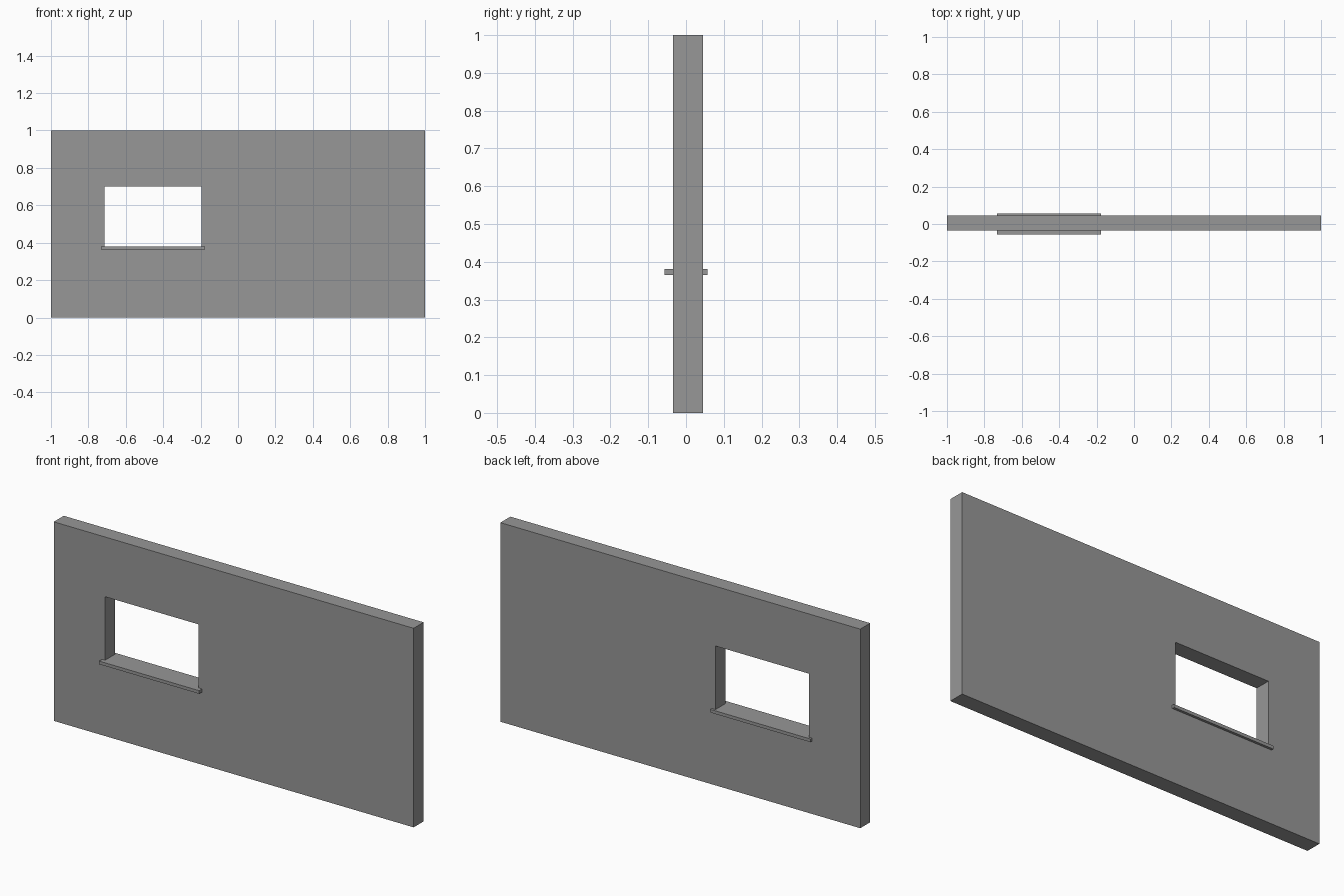
import bpy
import bmesh

cube = bpy.data.objects.get("Cube")
if cube:
    bpy.data.objects.remove(cube, do_unlink=True)

grey = bpy.data.materials.new("plain grey")
grey.use_nodes = True
colour = (0.31, 0.31, 0.31, 1)
grey.diffuse_color = colour
grey.node_tree.nodes["Principled BSDF"].inputs["Base Color"].default_value = colour


def add_object(name, bm):
    mesh = bpy.data.meshes.new(name)
    bmesh.ops.recalc_face_normals(bm, faces=bm.faces)
    bm.to_mesh(mesh)
    bm.free()
    mesh.materials.append(grey)
    obj = bpy.data.objects.new(name, mesh)
    bpy.context.collection.objects.link(obj)
    return obj


def rectangle(x0, x1, z0, z1):
    return [(x0, z0), (x1, z0), (x1, z1), (x0, z1)]


def extruded(name, outer, y0, y1, hole=None):
    """Extrude a rectangle along y, optionally around a rectangular hole."""
    bm = bmesh.new()
    rings = [[bm.verts.new((x, y0, z)) for x, z in ring]
             for ring in (outer, hole) if ring]
    if hole:
        faces = [bm.faces.new((rings[0][i], rings[0][(i + 1) % 4],
                               rings[1][(i + 1) % 4], rings[1][i]))
                 for i in range(4)]
    else:
        faces = [bm.faces.new(rings[0])]
    ext = bmesh.ops.extrude_face_region(bm, geom=faces, use_keep_orig=True)
    moved = [g for g in ext["geom"] if isinstance(g, bmesh.types.BMVert)]
    bmesh.ops.translate(bm, verts=moved, vec=(0, y1 - y0, 0))
    return add_object(name, bm)


# Wall with a window opening
sill_bottom, sill_top = 0.365, 0.381
extruded("wall", rectangle(-1, 1, 0, 1), -0.034, 0.045,
         hole=rectangle(-0.715, -0.196, sill_bottom, 0.70))

# Window sill running through the wall and projecting on both sides
extruded("window_sill", rectangle(-0.732, -0.176, sill_bottom, sill_top),
         -0.057, 0.057)
